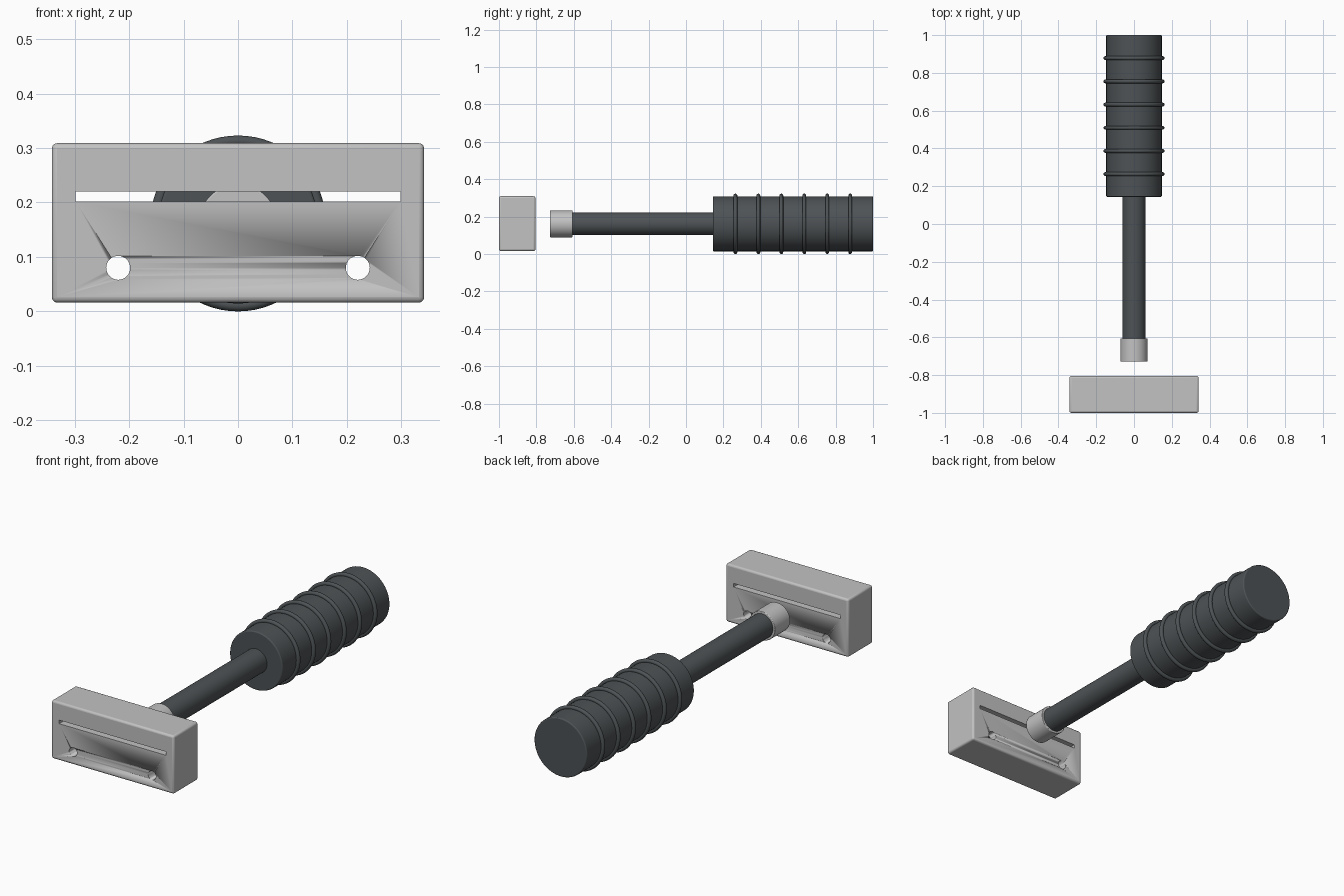
import bpy
import math

if "Cube" in bpy.data.objects:
    bpy.data.objects.remove(bpy.data.objects["Cube"], do_unlink=True)

AXIS_Z = 0.1615
ALONG_Y = (math.pi / 2, 0, 0)


def make_material(name, color):
    mat = bpy.data.materials.new(name)
    mat.use_nodes = True
    mat.diffuse_color = color
    mat.node_tree.nodes["Principled BSDF"].inputs["Base Color"].default_value = color
    return mat


steel = make_material("light steel", (0.54, 0.54, 0.545, 1))
rubber = make_material("dark rubber", (0.075, 0.085, 0.09, 1))


def finish(name, mat=None):
    obj = bpy.context.object
    obj.name = name
    if mat:
        obj.data.materials.append(mat)
    bpy.ops.object.transform_apply(location=False, rotation=True, scale=True)
    bpy.ops.object.shade_smooth_by_angle(angle=math.radians(35))
    return obj


def bevel(obj, width):
    mod = obj.modifiers.new("Bevel", "BEVEL")
    mod.width = width
    mod.segments = 3
    mod.limit_method = "ANGLE"


def box(name, x, y, z, mat=None):
    bpy.ops.mesh.primitive_cube_add(
        size=1, location=[sum(r) / 2 for r in (x, y, z)])
    bpy.context.object.scale = [r[1] - r[0] for r in (x, y, z)]
    return finish(name, mat)


def rod(name, radius, y0, y1, mat=None, x=0, z=AXIS_Z, sides=64):
    bpy.ops.mesh.primitive_cylinder_add(
        vertices=sides, radius=radius, depth=y1 - y0,
        location=(x, (y0 + y1) / 2, z), rotation=ALONG_Y)
    return finish(name, mat)


# Razor head: rounded block, with a blade slot and two holes cut through
head = box("head", (-0.342, 0.342), (-1, -0.805), (0.016, 0.309), steel)
bevel(head, 0.01)
cutters = [box("slot_cutter", (-0.298, 0.298), (-1.1, -0.7), (0.202, 0.22))]
for side, x in (("left", 0.22), ("right", -0.22)):
    cutters.append(rod(side + "_hole_cutter", 0.022, -1.1, -0.7,
                       x=x, z=0.08, sides=32))
for cutter in cutters:
    cut = head.modifiers.new(cutter.name, "BOOLEAN")
    cut.operation = "DIFFERENCE"
    cut.solver = "EXACT"
    cut.object = cutter
    cutter.hide_render = True
    cutter.hide_set(True)
    cutter.display_type = "WIRE"

# Collar and shaft
bevel(rod("collar", 0.072, -0.728, -0.606, steel), 0.003)
rod("shaft", 0.061, -0.7, 0.16, rubber)

# Grip with evenly spaced raised rings
bevel(rod("grip", 0.147, 0.144, 1, rubber), 0.005)
for i in range(6):
    bpy.ops.mesh.primitive_torus_add(
        major_segments=64, minor_segments=12, major_radius=0.151,
        minor_radius=0.0105, location=(0, 0.264 + i * 0.1228, AXIS_Z),
        rotation=ALONG_Y)
    finish(f"grip_ring_{i + 1}", rubber)
